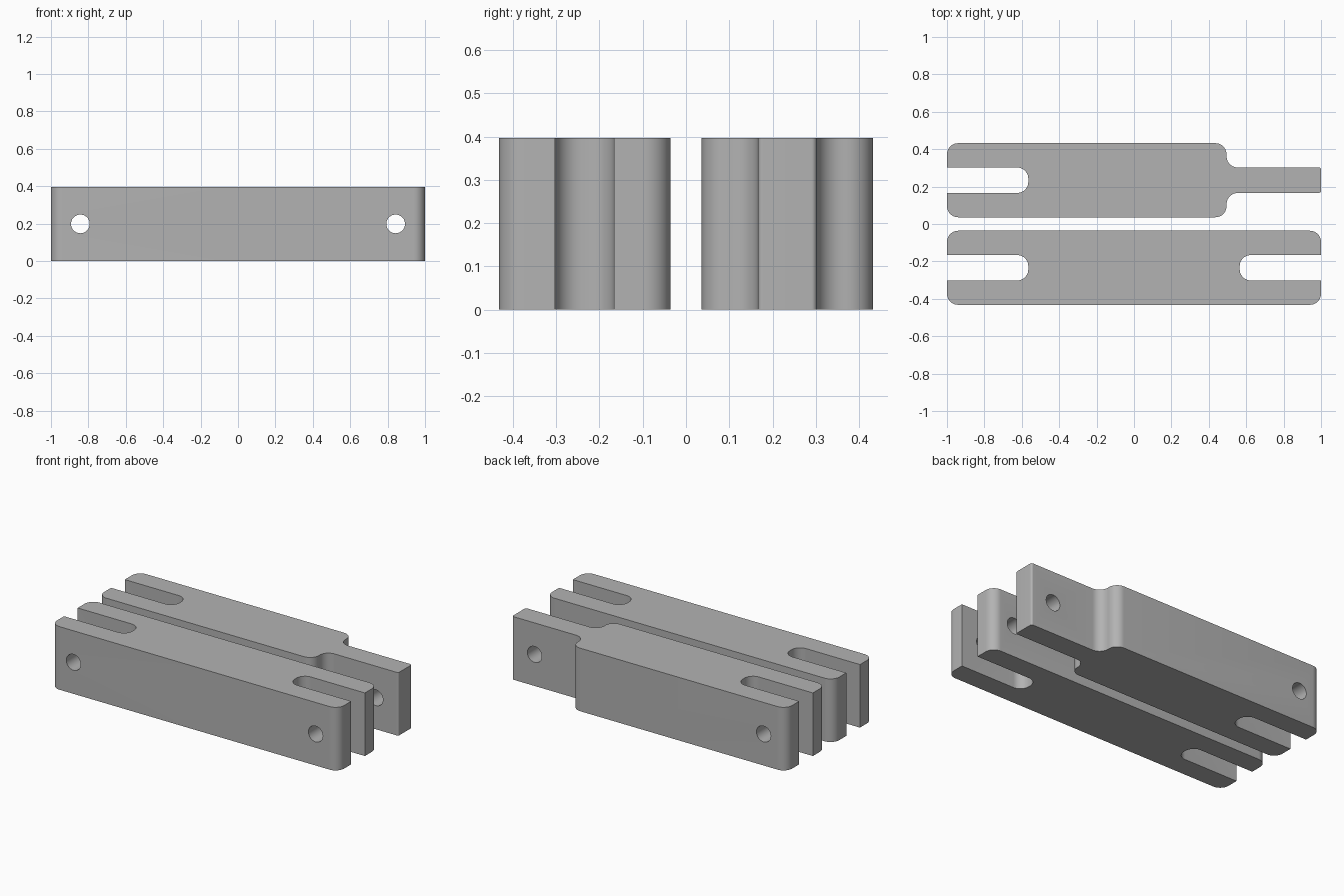
import bpy, bmesh, math
from mathutils import Vector

if "Cube" in bpy.data.objects:
    bpy.data.objects.remove(bpy.data.objects["Cube"], do_unlink=True)

HEIGHT = 0.397
HALF_WIDTH = 0.198      # half the width of a bar
HALF_SLOT = 0.068       # half the width of a slot or tongue
BAR_Y = 0.234           # distance of each bar from the middle
SLOT_X = 0.565
SHOULDER_X = 0.495
ROUND = 0.06
HOLE_X, HOLE_R = 0.843, 0.05

steel = bpy.data.materials.new("grey_metal")
steel.use_nodes = True
grey = (0.45, 0.45, 0.45, 1)
steel.diffuse_color = grey
steel.node_tree.nodes["Principled BSDF"].inputs["Base Color"].default_value = grey


def rounded(corners, steps=10):
    """Replace each (x, y, radius) corner by a tangent arc."""
    points = []
    for i, (x, y, r) in enumerate(corners):
        p = Vector((x, y))
        if not r:
            points.append(p)
            continue
        a = (Vector(corners[i - 1][:2]) - p).normalized()
        b = (Vector(corners[(i + 1) % len(corners)][:2]) - p).normalized()
        centre = p + (a + b) * r
        for k in range(steps + 1):
            t = k / steps * math.pi / 2
            points.append(centre - b * r * math.cos(t) - a * r * math.sin(t))
    return points


def fork_end(side):
    """Lower half of a slotted end, from the outer corner to the slot floor."""
    return [(side, -HALF_WIDTH, ROUND), (side, -HALF_SLOT, 0),
            (side * SLOT_X, -HALF_SLOT, ROUND)]


def tongue_end():
    """Lower half of a tongue end, from the shoulder to the tip."""
    return [(SHOULDER_X, -HALF_WIDTH, ROUND), (SHOULDER_X, -HALF_SLOT, ROUND),
            (1, -HALF_SLOT, 0.012)]


def mirrored(half):
    return half + [(x, -y, r) for x, y, r in reversed(half)]


def make_bar(name, right_end, y):
    # Outline runs up the right end and down the left end
    outline = mirrored(right_end) + mirrored(fork_end(-1))[::-1]
    bm = bmesh.new()
    face = bm.faces.new([bm.verts.new((p.x, p.y + y, 0)) for p in rounded(outline)])
    top = bmesh.ops.extrude_face_region(bm, geom=[face])["geom"]
    bmesh.ops.translate(bm, vec=(0, 0, HEIGHT),
                        verts=[v for v in top if isinstance(v, bmesh.types.BMVert)])
    bmesh.ops.recalc_face_normals(bm, faces=bm.faces)
    mesh = bpy.data.meshes.new(name)
    bm.to_mesh(mesh)
    bm.free()
    mesh.materials.append(steel)
    bar = bpy.data.objects.new(name, mesh)
    bpy.context.collection.objects.link(bar)

    # Pin holes through both ends
    for side in (-1, 1):
        bpy.ops.mesh.primitive_cylinder_add(
            vertices=40, radius=HOLE_R, depth=1,
            location=(side * HOLE_X, y, HEIGHT / 2), rotation=(math.pi / 2, 0, 0))
        cutter = bpy.context.object
        cutter.name = "pin_hole_cutter"
        cutter.hide_render = True
        cutter.data.materials.append(steel)
        cut = bar.modifiers.new("pin_hole", "BOOLEAN")
        cut.operation = "DIFFERENCE"
        cut.solver = "EXACT"
        cut.object = cutter
        bpy.ops.object.select_all(action="DESELECT")
        bar.select_set(True)
        bpy.context.view_layer.objects.active = bar
        bpy.ops.object.modifier_apply(modifier=cut.name)
        bpy.data.objects.remove(cutter, do_unlink=True)
    bpy.ops.object.shade_smooth_by_angle(angle=math.radians(30))


make_bar("double_fork_link", fork_end(1), -BAR_Y)
make_bar("fork_and_tongue_link", tongue_end(), BAR_Y)
